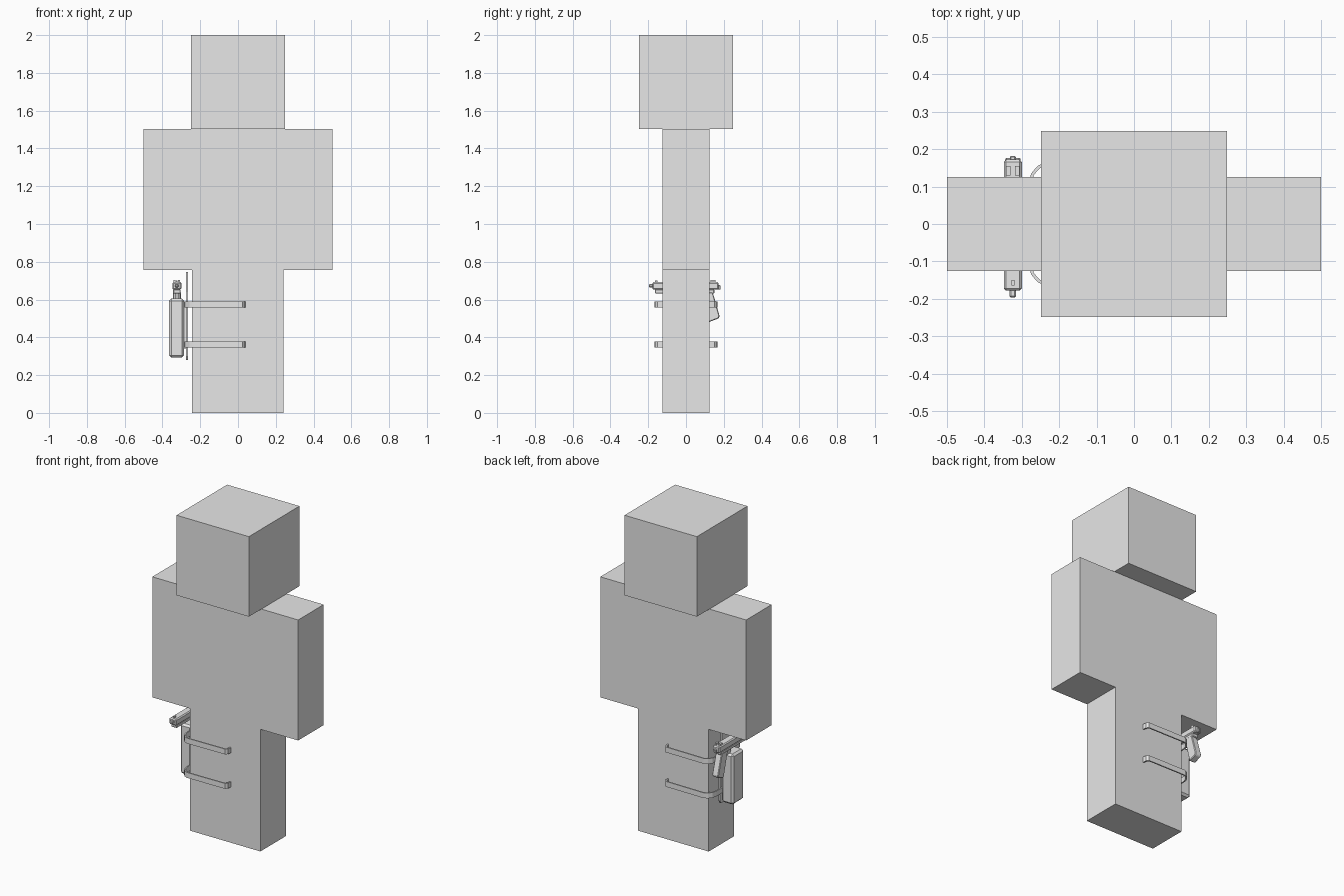
import bpy, bmesh

if "Cube" in bpy.data.objects:
    bpy.data.objects.remove(bpy.data.objects["Cube"])

grey = bpy.data.materials.new("plain grey")
grey.diffuse_color = (0.8, 0.8, 0.8, 1)
grey.use_nodes = True
grey.node_tree.nodes["Principled BSDF"].inputs["Base Color"].default_value = grey.diffuse_color


def finish(name, bm):
    bmesh.ops.recalc_face_normals(bm, faces=bm.faces)
    me = bpy.data.meshes.new(name)
    bm.to_mesh(me)
    bm.free()
    me.materials.append(grey)
    ob = bpy.data.objects.new(name, me)
    bpy.context.collection.objects.link(ob)
    return ob


def box(name, x, y, z, bevel=0):
    """Box from (min, max) ranges on each axis."""
    bm = bmesh.new()
    bmesh.ops.create_cube(bm, size=1)
    for v in bm.verts:
        v.co = [r[0] if c < 0 else r[1] for c, r in zip(v.co, (x, y, z))]
    if bevel:
        bmesh.ops.bevel(bm, geom=bm.edges[:], offset=bevel, segments=1, affect='EDGES')
    return finish(name, bm)


def side_profile(name, pts, x0, x1, bevel=0):
    """Extrude a (y, z) outline along x."""
    bm = bmesh.new()
    face = bm.faces.new([bm.verts.new((x0, y, z)) for y, z in pts])
    ext = bmesh.ops.extrude_face_region(bm, geom=[face])
    for g in ext["geom"]:
        if isinstance(g, bmesh.types.BMVert):
            g.co.x = x1
    if bevel:
        bmesh.ops.bevel(bm, geom=bm.edges[:], offset=bevel, segments=1, affect='EDGES')
    return finish(name, bm)


def strap(name, z0, z1, t=0.008):
    """Flat band wrapped around the outside of the leg."""
    half = [(0.04, 0.122), (0.037, 0.15), (0.025, 0.163), (-0.235, 0.166),
            (-0.258, 0.155), (-0.275, 0.135), (-0.283, 0.105)]
    inner = [(0.04 - t, 0.122), (0.037 - t, 0.147), (0.02, 0.155), (-0.233, 0.158),
             (-0.253, 0.148), (-0.268, 0.131), (-0.275, 0.105)]
    outer = half + [(x, -y) for x, y in reversed(half)]
    inner = inner + [(x, -y) for x, y in reversed(inner)]
    bm = bmesh.new()
    rings = [[bm.verts.new(c) for c in ((*o, z0), (*o, z1), (*i, z1), (*i, z0))]
             for o, i in zip(outer, inner)]
    for a, b in zip(rings, rings[1:]):
        for k in range(4):
            m = (k + 1) % 4
            bm.faces.new((a[k], a[m], b[m], b[k]))
    bm.faces.new(rings[0])
    bm.faces.new(rings[-1])
    return finish(name, bm)


# Blocky figure
box("head", (-0.248, 0.248), (-0.248, 0.248), (1.504, 2.0))
box("torso_and_arms", (-0.5, 0.5), (-0.125, 0.125), (0.757, 1.504))
box("legs", (-0.243, 0.241), (-0.125, 0.125), (0.0, 0.757))

# Leg holster: backing plate, pouch and two straps
side_profile("holster_plate", [(-0.05, 0.28), (0.05, 0.28), (0.062, 0.3), (0.062, 0.6),
             (0.04, 0.64), (0.04, 0.745), (-0.04, 0.745), (-0.04, 0.64),
             (-0.062, 0.6), (-0.062, 0.3)], -0.275, -0.265)
box("holster_pouch", (-0.365, -0.285), (-0.05, 0.062), (0.293, 0.605), 0.012)
box("pouch_mount", (-0.287, -0.272), (-0.03, 0.04), (0.34, 0.59))
strap("upper_strap", 0.558, 0.591)
strap("lower_strap", 0.345, 0.378)

# Pistol lying over the pouch, muzzle to the front
box("pistol_slide", (-0.348, -0.3), (-0.178, 0.172), (0.652, 0.692), 0.006)
box("pistol_frame", (-0.344, -0.304), (-0.165, 0.15), (0.632, 0.654), 0.004)
box("pistol_muzzle", (-0.333, -0.315), (-0.197, -0.17), (0.664, 0.682), 0.004)
box("pistol_hammer", (-0.332, -0.316), (0.165, 0.182), (0.652, 0.676), 0.003)
box("front_sight", (-0.328, -0.32), (-0.165, -0.15), (0.69, 0.702))
for side in (-1, 1):
    c = -0.324 + side * 0.012
    box("rear_sight", (c - 0.006, c + 0.006), (0.13, 0.155), (0.69, 0.703))
side_profile("pistol_grip", [(0.08, 0.64), (0.14, 0.64), (0.147, 0.62), (0.178, 0.512),
             (0.172, 0.5), (0.122, 0.481)], -0.345, -0.303, 0.004)
side_profile("trigger_guard", [(0.03, 0.635), (0.04, 0.603), (0.09, 0.603), (0.095, 0.635)],
             -0.332, -0.316)
